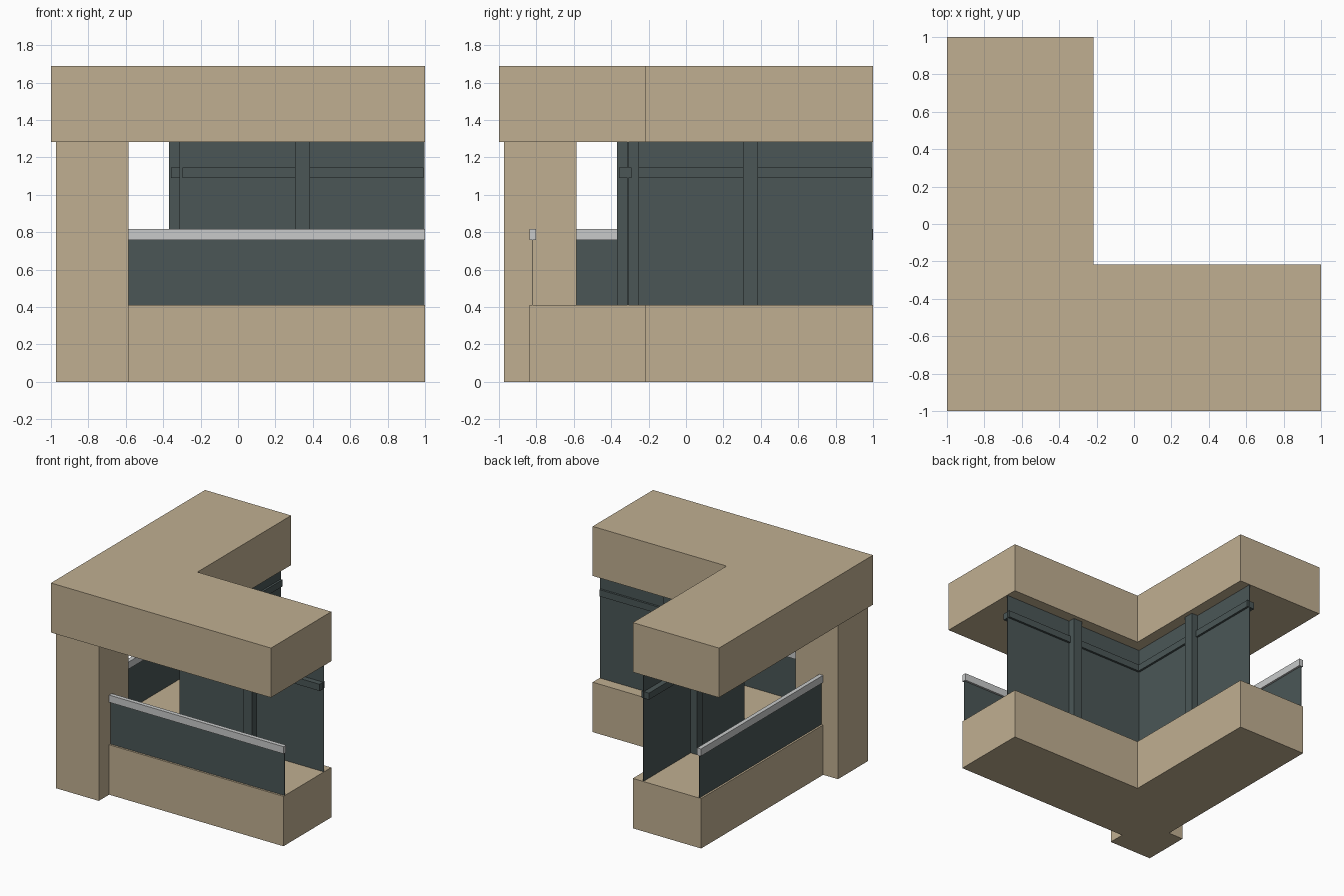
import bpy, bmesh

cube = bpy.data.objects.get("Cube")
if cube:
    bpy.data.objects.remove(cube, do_unlink=True)


def material(name, rgb):
    m = bpy.data.materials.new(name)
    m.use_nodes = True
    m.diffuse_color = (*rgb, 1)
    bsdf = next(n for n in m.node_tree.nodes if n.type == 'BSDF_PRINCIPLED')
    bsdf.inputs["Base Color"].default_value = (*rgb, 1)
    return m


STONE = material("tan stone", (0.53, 0.43, 0.285))
GLASS = material("dark slate glass", (0.069, 0.094, 0.094))
METAL = material("light grey metal", (0.58, 0.59, 0.59))


def prism(name, outline, z0, z1, mat):
    """Extrude a flat outline from z0 up to z1."""
    bm = bmesh.new()
    face = bm.faces.new([bm.verts.new((x, y, z0)) for x, y in outline])
    top = bmesh.ops.extrude_face_region(bm, geom=[face])["geom"]
    verts = [v for v in top if isinstance(v, bmesh.types.BMVert)]
    bmesh.ops.translate(bm, vec=(0, 0, z1 - z0), verts=verts)
    bmesh.ops.recalc_face_normals(bm, faces=bm.faces)
    mesh = bpy.data.meshes.new(name)
    bm.to_mesh(mesh)
    bm.free()
    mesh.materials.append(mat)
    obj = bpy.data.objects.new(name, mesh)
    bpy.context.collection.objects.link(obj)
    return obj


def wing_boxes(name, a0, a1, d0, d1, z0, z1, mat):
    """Box along the front wing, and its twin along the side wing (x and y swapped)."""
    box = [(a0, d0), (a1, d0), (a1, d1), (a0, d1)]
    prism("front_" + name, box, z0, z1, mat)
    prism("side_" + name, [(y, x) for x, y in box], z0, z1, mat)


INNER, BASE, PILLAR = -0.217, -0.838, -0.585
FLOOR, CEILING, ROOF = 0.41, 1.283, 1.69

# Roof, floor slab and corner pillar
prism("roof", [(-1, -1), (1, -1), (1, INNER), (INNER, INNER), (INNER, 1), (-1, 1)],
      CEILING, ROOF, STONE)
prism("floor_slab", [(PILLAR, BASE), (1, BASE), (1, INNER), (INNER, INNER), (INNER, 1),
                     (BASE, 1), (BASE, PILLAR), (PILLAR, PILLAR)], 0, FLOOR, STONE)
prism("corner_pillar", [(-0.972, -0.972), (PILLAR, -0.972), (PILLAR, PILLAR),
                        (-0.972, PILLAR)], 0, CEILING, STONE)

# Balcony parapets with handrails
wing_boxes("parapet_panel", PILLAR, 0.998, -0.822, -0.818, FLOOR, 0.77, GLASS)
wing_boxes("handrail", PILLAR, 1.0, -0.836, -0.802, 0.758, 0.817, METAL)

# Glazed walls with a central post and crossbars on both faces
wing_boxes("glass_wall", -0.312, 0.998, -0.312, -0.308, FLOOR, CEILING, GLASS)
wing_boxes("wall_post", 0.305, 0.385, -0.368, -0.252, FLOOR, CEILING, GLASS)
wing_boxes("crossbar_inner_half", -0.298, 0.305, -0.358, -0.291, 1.09, 1.145, GLASS)
wing_boxes("crossbar_outer_half", 0.385, 0.992, -0.358, -0.291, 1.09, 1.145, GLASS)
